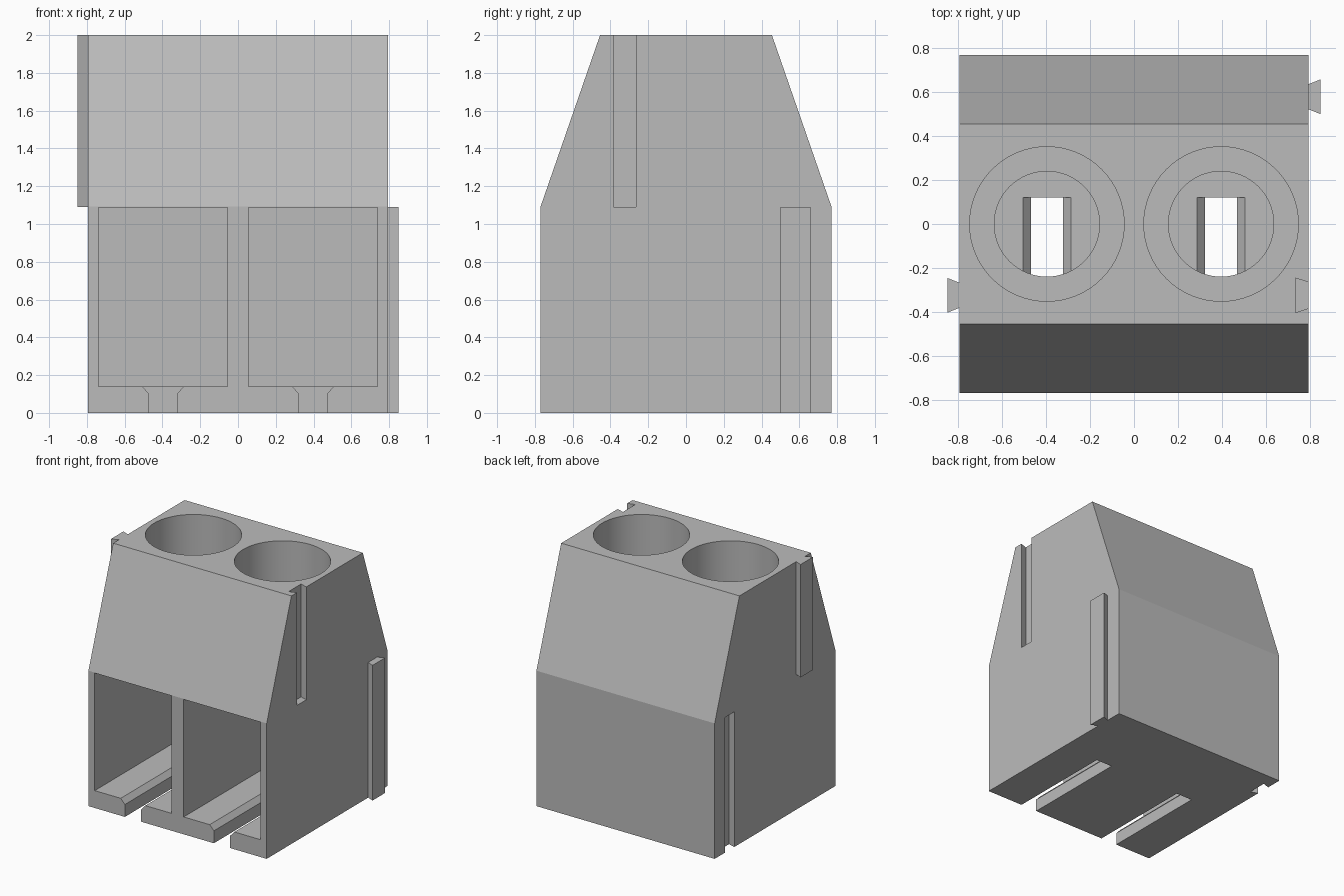
import bpy
import bmesh
import math
from mathutils import Vector

if "Cube" in bpy.data.objects:
    bpy.data.objects.remove(bpy.data.objects["Cube"], do_unlink=True)

grey = bpy.data.materials.new("plain grey plastic")
grey.use_nodes = True
colour = (0.5, 0.5, 0.5, 1)
grey.diffuse_color = colour
grey.node_tree.nodes["Principled BSDF"].inputs["Base Color"].default_value = colour


def prism(name, profile, axis, lo, hi):
    """Extrude a 2D profile along an axis; the profile holds the other two coordinates in order."""
    bm = bmesh.new()

    def place(p, depth):
        co = list(p)
        co.insert("xyz".index(axis), depth)
        return co

    base = bm.faces.new([bm.verts.new(place(p, lo)) for p in profile])
    grown = bmesh.ops.extrude_face_region(bm, geom=[base])["geom"]
    shift = Vector(place((0, 0), hi - lo))
    bmesh.ops.translate(bm, vec=shift, verts=[v for v in grown if isinstance(v, bmesh.types.BMVert)])
    bmesh.ops.recalc_face_normals(bm, faces=bm.faces)
    mesh = bpy.data.meshes.new(name)
    bm.to_mesh(mesh)
    bm.free()
    mesh.materials.append(grey)
    obj = bpy.data.objects.new(name, mesh)
    bpy.context.collection.objects.link(obj)
    return obj


def circle(x, radius, sides=64):
    angles = [math.tau * i / sides for i in range(sides)]
    return [(x + radius * math.cos(a), radius * math.sin(a)) for a in angles]


def dovetail(x_a, half_a, x_b, half_b, y):
    return [(x_a, y - half_a), (x_b, y - half_b), (x_b, y + half_b), (x_a, y + half_a)]


def cut(target, cutter):
    cutter.hide_render = True
    mod = target.modifiers.new("cut", "BOOLEAN")
    mod.operation = "DIFFERENCE"
    mod.solver = "EXACT"
    mod.object = cutter
    bpy.context.view_layer.objects.active = target
    bpy.ops.object.modifier_apply(modifier=mod.name)
    bpy.data.objects.remove(cutter, do_unlink=True)


SIDE, DEPTH, KINK, TOP = 0.795, 0.77, 1.092, 2.0
FRONT_RAIL, BACK_RAIL = -0.325, 0.58

# Housing with sloped front and back shoulders
body = prism("housing", [(-DEPTH, 0), (DEPTH, 0), (DEPTH, KINK), (0.455, TOP),
                         (-0.455, TOP), (-DEPTH, KINK)], "x", -SIDE, SIDE)

for x in (-0.397, 0.397):
    # Wire chamber open to the front
    w = 0.342
    cut(body, prism("chamber_cutter", [(x - w, 0.14), (x + w, 0.14), (x + w, 1.088),
                                       (x - w, 1.088)], "y", -1, 0.35))
    # Slot with chamfered lips through the chamber floor
    right = [(0.073, -0.1), (0.073, 0.1), (0.11, 0.14), (0.11, 0.2)]
    slot = [(x + a, z) for a, z in right] + [(x - a, z) for a, z in reversed(right)]
    cut(body, prism("slot_cutter", slot, "y", -1, 0.12))
    # Stepped screw well from the top
    cut(body, prism("bore_cutter", circle(x, 0.24), "z", 1.0, 1.5))
    cut(body, prism("well_cutter", circle(x, 0.352), "z", 1.25, 2.1))

# Dovetail grooves, upper on the left side and lower on the right side
cut(body, prism("groove_cutter", dovetail(0.735, 0.079, 0.815, 0.053, FRONT_RAIL), "z", 1.09, 2.1))
cut(body, prism("groove_cutter", dovetail(-0.735, 0.079, -0.815, 0.053, BACK_RAIL), "z", -0.1, 1.09))

# Dovetail tongues that mate with the grooves
prism("upper_tongue", dovetail(-0.785, 0.053, -0.85, 0.079, FRONT_RAIL), "z", 1.09, TOP)
prism("lower_tongue", dovetail(0.785, 0.053, 0.85, 0.079, BACK_RAIL), "z", 0, 1.09)

# Smooth the round wells, keep all edges crisp
bpy.ops.object.select_all(action="DESELECT")
body.select_set(True)
bpy.context.view_layer.objects.active = body
bpy.ops.object.shade_smooth_by_angle(angle=math.radians(15))
